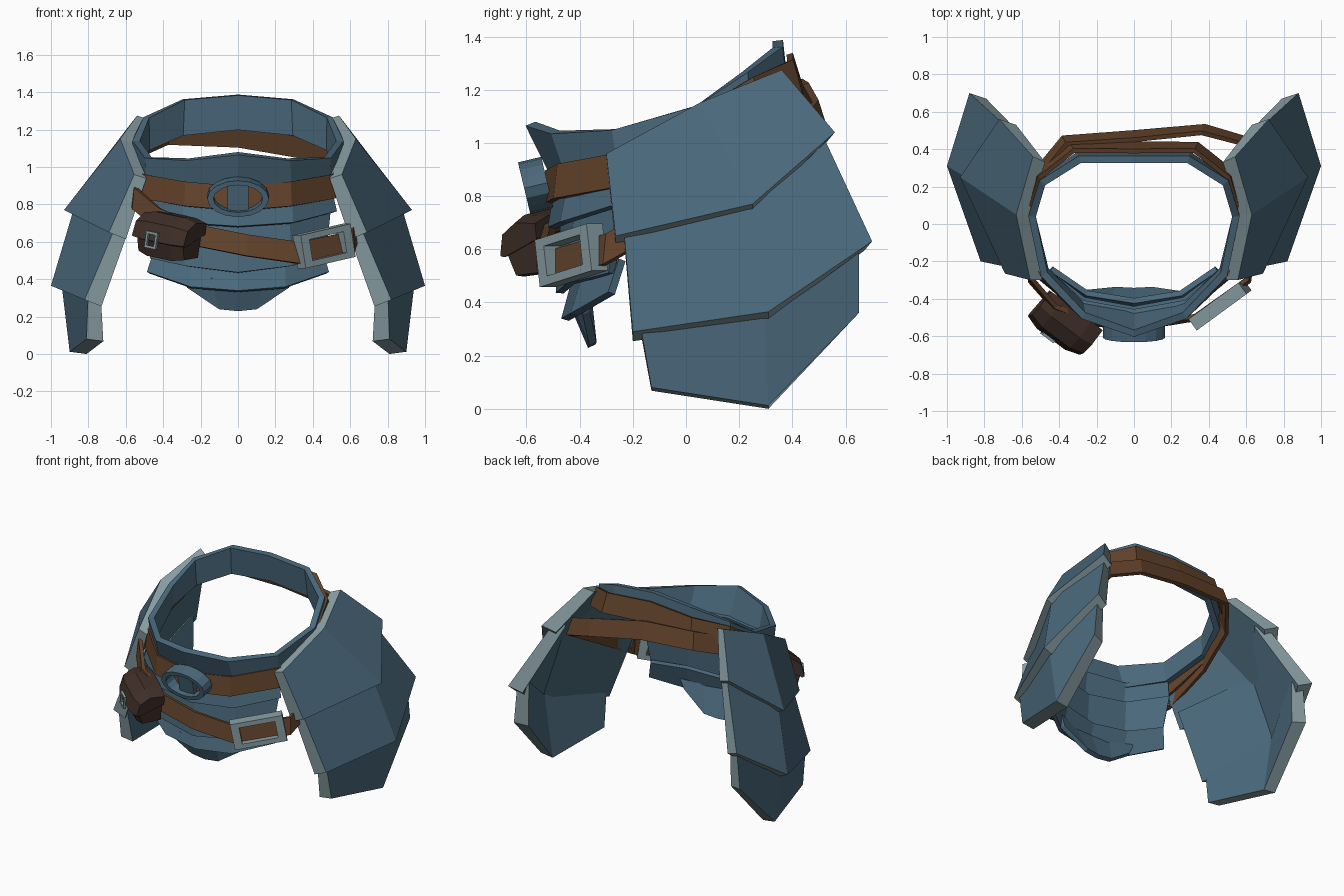
import bpy, bmesh, math
from mathutils import Vector, Matrix

if "Cube" in bpy.data.objects:
    bpy.data.objects.remove(bpy.data.objects["Cube"])


def material(name, rgb):
    m = bpy.data.materials.new(name)
    m.diffuse_color = (*rgb, 1)
    m.use_nodes = True
    m.node_tree.nodes["Principled BSDF"].inputs["Base Color"].default_value = m.diffuse_color
    return m


STEEL = material("blue_steel", (0.069, 0.141, 0.200))
LIGHT = material("light_steel", (0.245, 0.338, 0.365))
LEATHER = material("brown_leather", (0.125, 0.056, 0.024))
DARK = material("dark_leather", (0.050, 0.028, 0.020))


def make(name, verts, faces, mats, rule=None):
    bm = bmesh.new()
    vs = [bm.verts.new(v) for v in verts]
    for i, f in enumerate(faces):
        face = bm.faces.new([vs[k] for k in f])
        face.material_index = rule(i) if rule else 0
    bmesh.ops.recalc_face_normals(bm, faces=bm.faces)
    me = bpy.data.meshes.new(name)
    bm.to_mesh(me)
    bm.free()
    for m in mats:
        me.materials.append(m)
    ob = bpy.data.objects.new(name, me)
    bpy.context.collection.objects.link(ob)
    return ob


def strip(name, top, bottom, mat, closed, thick):
    """Band between two rows of points, given thickness."""
    n = len(top)
    faces = [(i, (i + 1) % n, n + (i + 1) % n, n + i) for i in range(n if closed else n - 1)]
    ob = make(name, top + bottom, faces, [mat])
    mod = ob.modifiers.new("thickness", 'SOLIDIFY')
    mod.thickness, mod.offset = thick, 0
    return ob


def mirrored(half):
    """Half row from the centre outwards, completed over x = 0."""
    return [(-x, y, z) for x, y, z in half[::-1] if x > 0] + list(half)


def closed_half(half):
    """Half loop from front centre to back centre, completed over x = 0."""
    return list(half) + [(-x, y, z) for x, y, z in half[::-1] if x > 0]


def belt(name, path, height):
    """Closed belt whose lower edge leans outwards, most at the back."""
    up, low = [], []
    for x, y, z in path:
        out = Vector((x * 0.6, y, 0)).normalized() * (0.02 if y > 0.2 else 0.008)
        up.append((x - out.x, y - out.y, z + height / 2))
        low.append((x + out.x, y + out.y, z - height / 2))
    return strip(name, up, low, LEATHER, True, 0.025)


def frame(name, outer, inner, depth, mat, matrix):
    """Ring between an outer and inner outline (local x, z), depth along local y."""
    n = len(outer)
    verts = [matrix @ Vector((x, y, z)) for y in (-depth / 2, depth / 2)
             for loop in (outer, inner) for x, z in loop]
    faces = []
    for i in range(n):
        j = (i + 1) % n
        for a, b in ((0, n), (n, 3 * n), (3 * n, 2 * n), (2 * n, 0)):
            faces.append((a + i, a + j, b + j, b + i))
    return make(name, verts, faces, [mat])


def loft(name, sections, mat):
    """Closed solid through equal-length sections."""
    n, k = len(sections[0]), len(sections)
    verts = [p for s in sections for p in s]
    faces = [(r * n + i, r * n + (i + 1) % n, (r + 1) * n + (i + 1) % n, (r + 1) * n + i)
             for r in range(k - 1) for i in range(n)]
    faces += [tuple(range(n)), tuple(range((k - 1) * n, k * n))]
    return make(name, verts, faces, [mat])


def basis(origin, along, up=(0, 0, 1)):
    """Local x along the part, local -y outwards."""
    x = Vector(along).normalized()
    y = Vector(up).cross(x).normalized()
    z = x.cross(y)
    return Matrix.Translation(origin) @ Matrix((x, y, z)).transposed().to_4x4()


def rect(w, h):
    return [(-w, -h), (w, -h), (w, h), (-w, h)]


# Waist ring, higher at the back and flared at the front
ring_top = [(0, -0.585, 1.072), (0.27, -0.49, 1.04), (0.48, -0.27, 1.05), (0.545, 0.04, 1.14),
            (0.49, 0.22, 1.265), (0.29, 0.345, 1.36), (0, 0.345, 1.385)]
ring_low = [(0, -0.48, 0.86), (0.28, -0.43, 0.86), (0.475, -0.245, 0.9), (0.545, 0.04, 1.0),
            (0.49, 0.23, 1.09), (0.30, 0.365, 1.17), (0, 0.365, 1.2)]
strip("waist_ring", closed_half(ring_top), closed_half(ring_low), STEEL, True, 0.04)

# Overlapping belly plates
plates = {
    "belly_plate_upper": ([(0, -0.47, 0.9), (0.28, -0.42, 0.9), (0.48, -0.24, 0.93)],
                          [(0, -0.505, 0.68), (0.29, -0.46, 0.70), (0.52, -0.27, 0.76)]),
    "belly_plate_middle": ([(0, -0.455, 0.73), (0.27, -0.405, 0.75), (0.49, -0.235, 0.80)],
                           [(0, -0.475, 0.435), (0.28, -0.435, 0.47), (0.46, -0.28, 0.51)]),
    "belly_plate_lower": ([(0, -0.41, 0.50), (0.25, -0.37, 0.52), (0.44, -0.24, 0.56)],
                          [(0, -0.455, 0.335), (0.25, -0.42, 0.355), (0.48, -0.28, 0.435)]),
    "belly_plate_tip": ([(0, -0.43, 0.41), (0.14, -0.42, 0.41), (0.30, -0.37, 0.43)],
                        [(0, -0.355, 0.235), (0.10, -0.35, 0.245), (0.27, -0.375, 0.36)]),
}
for name, (top, low) in plates.items():
    strip(name, mirrored(top), mirrored(low), STEEL, False, 0.03)

# Layered hip guards: upper and lower rows run front, ridge, back; last value is the lip drop
guards = {
    "hip_guard_upper": ([(0.555, -0.30, 0.96), (0.63, 0.05, 1.15), (0.54, 0.36, 1.275)],
                        [(0.69, -0.265, 0.65), (0.93, 0.25, 0.77), (0.72, 0.56, 1.04)], 0.036),
    "hip_guard_middle": ([(0.63, -0.24, 0.74), (0.85, 0.22, 0.87), (0.66, 0.50, 1.06)],
                         [(0.82, -0.20, 0.29), (1.0, 0.31, 0.365), (0.88, 0.70, 0.63)], 0.036),
    "hip_guard_lower": ([(0.80, -0.18, 0.36), (0.95, 0.29, 0.43), (0.84, 0.65, 0.68)],
                        [(0.81, -0.13, 0.08), (0.90, 0.31, 0.012), (0.87, 0.65, 0.36)], 0.012),
}
for name, (top, low, drop) in guards.items():
    outer = [Vector(p) for p in top + low]
    inner = [p + Vector((-0.065 if i < 3 else -0.09, -0.03 if i % 3 == 2 else 0,
                         -0.022 if i < 3 else -drop)) for i, p in enumerate(outer)]
    faces = [(0, 1, 4, 3), (1, 2, 5, 4), (6, 7, 10, 9), (7, 8, 11, 10)]
    border = [0, 1, 2, 5, 4, 3]
    faces += [(a, b, b + 6, a + 6) for a, b in zip(border, border[1:] + border[:1])]
    for side, s in (("right", 1), ("left", -1)):
        make(name + "_" + side, [(s * x, y, z) for x, y, z in outer + inner], faces,
             [STEEL, LIGHT], lambda i: 0 if i < 4 else 1)

# Belts
belt("upper_belt", closed_half([(0, -0.525, 0.83), (0.28, -0.48, 0.855), (0.505, -0.265, 0.895),
                                (0.575, 0.04, 1.05), (0.52, 0.26, 1.18), (0.33, 0.41, 1.245),
                                (0, 0.41, 1.27)]), 0.13)
belt("slung_belt", [(-0.2, -0.53, 0.63), (0.05, -0.545, 0.58), (0.33, -0.50, 0.54),
                    (0.61, -0.30, 0.60), (0.66, 0.05, 0.80), (0.57, 0.45, 1.03),
                    (0.37, 0.505, 1.10), (0, 0.47, 1.165), (-0.37, 0.445, 1.18),
                    (-0.52, 0.26, 1.11), (-0.575, 0, 0.98), (-0.55, -0.30, 0.83),
                    (-0.42, -0.45, 0.72)], 0.115)

# Oval front clasp with a central bar
oval = basis((0, -0.565, 0.84), (1, 0, 0), (0, -0.24, 1))


def ellipse(a, b, n=16):
    return [(a * math.cos(2 * math.pi * i / n), b * math.sin(2 * math.pi * i / n)) for i in range(n)]


frame("oval_clasp", ellipse(0.165, 0.10), ellipse(0.132, 0.075), 0.09, STEEL, oval)
loft("clasp_bar", [[oval @ Vector((x, y, z)) for x, z in rect(0.055, 0.08)]
                   for y in (-0.012, 0.035)], STEEL)

# Square buckle on the slung belt
buckle = basis((0.46, -0.432, 0.577), (0.28, 0.205, 0.065))
frame("square_buckle", rect(0.168, 0.09), rect(0.115, 0.057), 0.075, LIGHT, buckle)

# Pouch with a folded flap
pouch = basis((-0.335, -0.475, 0.625), (0.28, -0.21, -0.06))
body = [(0.02, -0.10), (-0.12, -0.115), (-0.155, -0.02), (-0.13, 0.06), (-0.07, 0.10), (0.02, 0.11)]
flap = [(0.03, 0.12), (-0.08, 0.122), (-0.155, 0.07), (-0.178, -0.025), (-0.155, -0.03), (0.03, 0.05)]
for name, profile, half in (("pouch_body", body, 0.155), ("pouch_flap", flap, 0.175)):
    loft(name, [[pouch @ Vector((x, y * k, z * k)) for y, z in profile]
                for x, k in ((-half, 0.86), (-half * 0.55, 1), (half * 0.55, 1), (half, 0.86))], DARK)
frame("pouch_clasp", rect(0.038, 0.045), rect(0.024, 0.031), 0.016, LIGHT,
      pouch @ Matrix.Translation((-0.02, -0.18, -0.02)))
